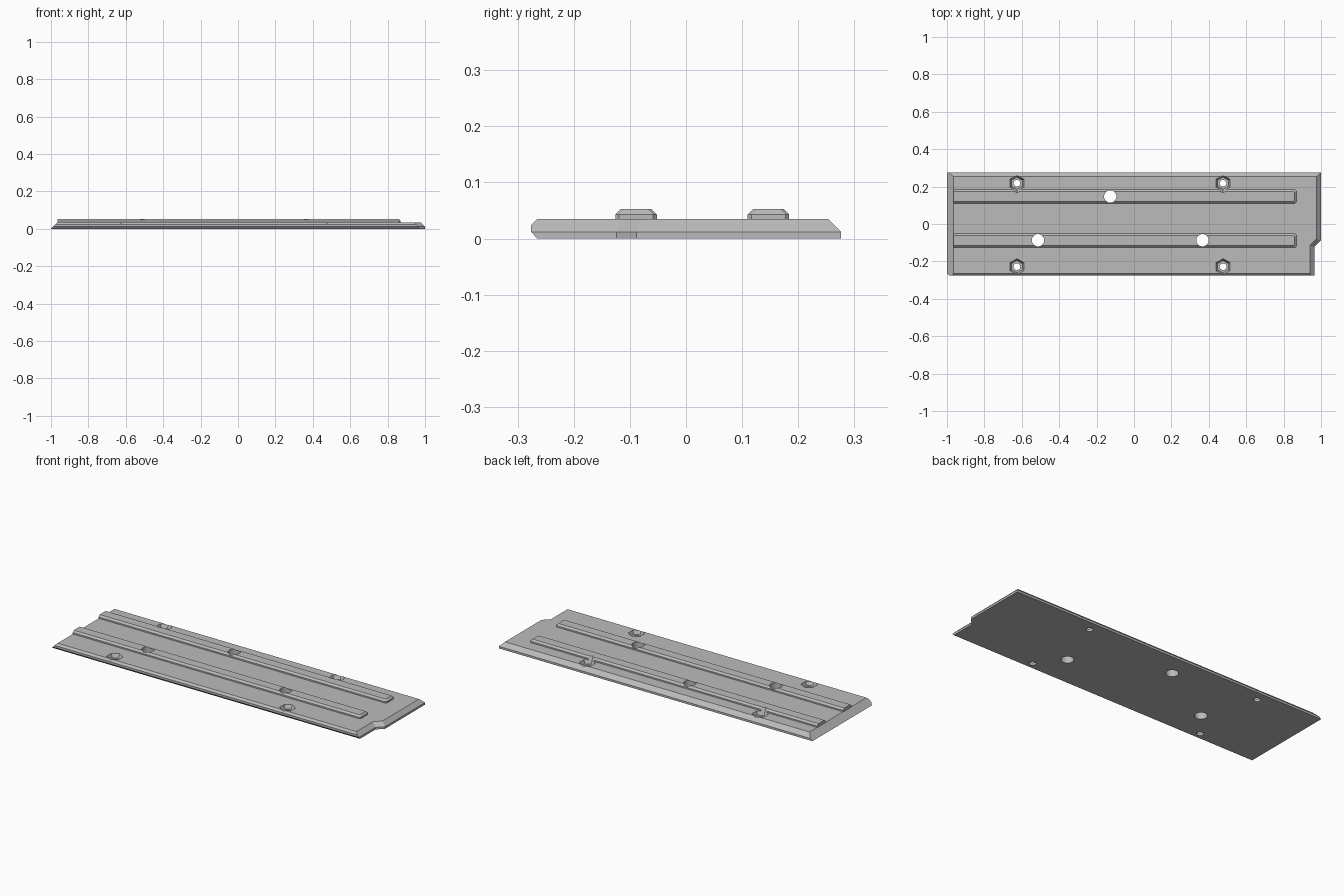
import bpy, bmesh, math

if "Cube" in bpy.data.objects:
    bpy.data.objects.remove(bpy.data.objects["Cube"])

grey = bpy.data.materials.new("mid grey")
grey.diffuse_color = (0.5, 0.5, 0.5, 1)
grey.use_nodes = True
grey.node_tree.nodes["Principled BSDF"].inputs["Base Color"].default_value = grey.diffuse_color


def loft(name, rings):
    """Closed solid through stacked rings of equal point count."""
    bm = bmesh.new()
    rows = [[bm.verts.new(p) for p in ring] for ring in rings]
    n = len(rows[0])
    for lo, hi in zip(rows, rows[1:]):
        for i in range(n):
            j = (i + 1) % n
            bm.faces.new((lo[i], lo[j], hi[j], hi[i]))
    bm.faces.new(rows[0][::-1])
    bm.faces.new(rows[-1])
    bmesh.ops.recalc_face_normals(bm, faces=bm.faces)
    me = bpy.data.meshes.new(name)
    bm.to_mesh(me)
    bm.free()
    me.materials.append(grey)
    ob = bpy.data.objects.new(name, me)
    bpy.context.collection.objects.link(ob)
    return ob


def ngon(x, y, z, r, n, start=0.0):
    return [(x + r * math.cos(start + 2 * math.pi * i / n),
             y + r * math.sin(start + 2 * math.pi * i / n), z) for i in range(n)]


def cut(target, tool, operation='DIFFERENCE'):
    mod = target.modifiers.new("boolean", 'BOOLEAN')
    mod.operation, mod.solver, mod.object = operation, 'EXACT', tool
    bpy.context.view_layer.objects.active = target
    bpy.ops.object.modifier_apply(modifier=mod.name)
    bpy.data.objects.remove(tool)


# Plate outline at one height: sloped left, right and back, notched front right
def plate_ring(z, front):
    d = max(0.0, z - 0.012)
    left, back, k = -1 + z, 0.276 - d, 0.414 * d
    return [(left, front, z), (0.964 - d, front, z), (0.964 - d, -0.124 + k, z),
            (1 - d, -0.088 + k, z), (1 - d, back, z), (left, back, z)]


plate = loft("base_plate", [plate_ring(0, -0.265), plate_ring(0.012, -0.276),
                            plate_ring(0.024, -0.276), plate_ring(0.035, -0.265)])


# Raised rails with chamfered tops and right ends
def rail_ring(y, z, d):
    w, end, c, left = 0.037 - d, 0.868 - d, 0.007, -0.966
    return [(left, y - w, z), (end - c, y - w, z), (end, y - w + c, z),
            (end, y + w - c, z), (end - c, y + w, z), (left, y + w, z)]


for y in (-0.089, 0.147):
    rail = loft("rail", [rail_ring(y, 0.03, 0), rail_ring(y, 0.043, 0),
                         rail_ring(y, 0.053, 0.01)])
    cut(plate, rail, 'UNION')

# Large round holes through the rails
for x, y in ((-0.127, 0.147), (-0.513, -0.087), (0.366, -0.087)):
    cut(plate, loft("hole_cutter", [ngon(x, y, z, 0.033, 32) for z in (-0.1, 0.1)]))

# Tapered hexagonal nut recesses with small bolt holes
for x in (-0.626, 0.476):
    for y in (-0.228, 0.218):
        cut(plate, loft("nut_cutter", [ngon(x, y, z, r, 6, math.pi / 2)
                                       for z, r in ((0.014, 0.033), (0.035, 0.043), (0.075, 0.062))]))
        cut(plate, loft("bolt_cutter", [ngon(x, y, z, 0.018, 24) for z in (-0.1, 0.1)]))

# Smooth hole walls, keep chamfers crisp
bpy.context.view_layer.objects.active = plate
plate.select_set(True)
bpy.ops.object.shade_smooth_by_angle(angle=math.radians(20))
